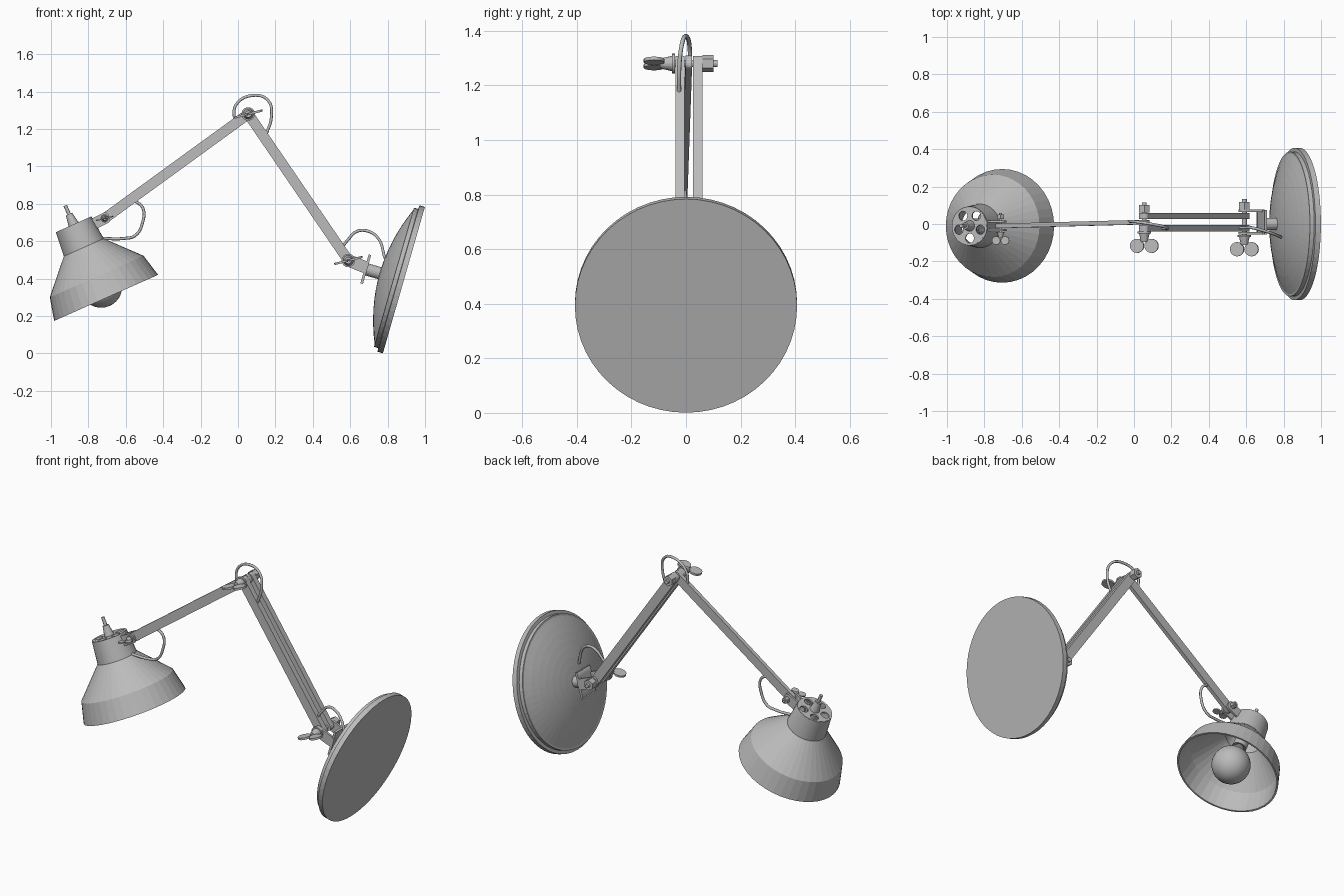
import bpy, bmesh, math
from mathutils import Matrix, Vector

old = bpy.data.objects.get("Cube")
if old:
    bpy.data.objects.remove(old, do_unlink=True)

grey = bpy.data.materials.new("plain grey")
grey.use_nodes = True
COLOUR = (0.5, 0.5, 0.5, 1)
grey.diffuse_color = COLOUR
grey.node_tree.nodes["Principled BSDF"].inputs["Base Color"].default_value = COLOUR


def add(name, bm, matrix=None, smooth=False):
    """Turn a bmesh into a grey object placed by a matrix."""
    bmesh.ops.recalc_face_normals(bm, faces=bm.faces)
    for f in bm.faces:
        f.smooth = smooth
    mesh = bpy.data.meshes.new(name)
    bm.to_mesh(mesh)
    bm.free()
    mesh.transform(matrix or Matrix())
    mesh.materials.append(grey)
    ob = bpy.data.objects.new(name, mesh)
    bpy.context.collection.objects.link(ob)
    return ob


def frame(origin, axis):
    """Local z runs along the axis, local y stays on world y."""
    z = Vector(axis).normalized()
    y = Vector((0, 1, 0))
    rot = Matrix((y.cross(z), y, z)).transposed().to_4x4()
    return Matrix.Translation(origin) @ rot


def lathe(name, profile, matrix, steps=48, smooth=False, closed=False):
    """Spin a (radius, height) profile around local z."""
    bm = bmesh.new()
    pts = [bm.verts.new((r, 0, h)) for r, h in profile]
    pairs = list(zip(pts, pts[1:]))
    if closed:
        pairs.append((pts[-1], pts[0]))
    edges = [bm.edges.new(p) for p in pairs]
    bmesh.ops.spin(bm, geom=pts + edges, axis=(0, 0, 1), cent=(0, 0, 0),
                   angle=math.tau, steps=steps)
    bmesh.ops.remove_doubles(bm, verts=bm.verts, dist=1e-5)
    return add(name, bm, matrix, smooth)


def box(name, size, matrix, bevel=0):
    bm = bmesh.new()
    bmesh.ops.create_cube(bm, size=1)
    bmesh.ops.scale(bm, vec=size, verts=bm.verts)
    if bevel:
        ends = [e for e in bm.edges if abs(e.verts[0].co.y - e.verts[1].co.y) > size[1] / 2]
        bmesh.ops.bevel(bm, geom=ends, offset=bevel, segments=4, affect='EDGES', profile=0.5)
    return add(name, bm, matrix)


def rod(name, centre, y0, y1, r0, r1, sides):
    """Cylinder or cone running along world y."""
    bm = bmesh.new()
    bmesh.ops.create_cone(bm, cap_ends=True, segments=sides, radius1=r0, radius2=r1, depth=y1 - y0)
    m = Matrix.Translation((centre[0], (y0 + y1) / 2, centre[1])) @ Matrix.Rotation(-math.pi / 2, 4, 'X')
    return add(name, bm, m)


def bar(name, a, b, width, thick):
    """Flat bar with rounded ends between two pivots."""
    a, b = Vector(a), Vector(b)
    d = b - a
    z = d.normalized()
    x = Vector((0, 1, 0)).cross(z).normalized()
    m = Matrix((x, z.cross(x), z)).transposed().to_4x4()
    box(name, (width, thick, d.length + width * 0.9),
        Matrix.Translation((a + b) / 2) @ m, width * 0.35)


def to_mesh(name, curve):
    """Replace a curve with its mesh."""
    ob = bpy.data.objects.new(name + "_curve", curve)
    bpy.context.collection.objects.link(ob)
    bpy.context.view_layer.update()
    bm = bmesh.new()
    temp = ob.evaluated_get(bpy.context.evaluated_depsgraph_get()).to_mesh()
    bm.from_mesh(temp)
    bpy.data.objects.remove(ob, do_unlink=True)
    bpy.data.curves.remove(curve)
    return bm


def cable(name, points, radius=0.008):
    cu = bpy.data.curves.new(name, 'CURVE')
    cu.dimensions = '3D'
    cu.bevel_depth, cu.bevel_resolution, cu.resolution_u = radius, 2, 6
    cu.use_fill_caps = True
    sp = cu.splines.new('BEZIER')
    sp.bezier_points.add(len(points) - 1)
    for bp, p in zip(sp.bezier_points, points):
        bp.co = p
        bp.handle_left_type = bp.handle_right_type = 'AUTO'
    add(name, to_mesh(name, cu), smooth=True)


def wing_bolt(name, pivot, s, y0, y1):
    """Bolt with a hex nut behind and a wing nut in front."""
    rod(name + "_bolt", pivot, y0 - 0.03 * s, y1 + 0.055 * s, 0.013 * s, 0.013 * s, 12)
    rod(name + "_washer", pivot, y0 - 0.012 * s, y0, 0.036 * s, 0.036 * s, 20)
    rod(name + "_hex_nut", pivot, y1, y1 + 0.04 * s, 0.032 * s, 0.032 * s, 6)
    rod(name + "_wing_hub", pivot, y0 - 0.055 * s, y0 - 0.012 * s, 0.018 * s, 0.028 * s, 16)
    tilt = Matrix.Rotation(-0.25, 4, 'Y')
    for side in (-1, 1):
        bm = bmesh.new()
        bmesh.ops.create_cone(bm, cap_ends=True, segments=20, radius1=0.038 * s,
                              radius2=0.038 * s, depth=0.012 * s)
        m = Matrix.Translation((pivot[0], y0 - 0.077 * s, pivot[1])) @ tilt
        add(f"{name}_wing_{'left' if side > 0 else 'right'}", bm,
            m @ Matrix.Translation((side * 0.04 * s, 0, 0)))


# Pivots in the x-z plane
base_pivot, elbow, shade_pivot = (0.59, 0.497), (0.055, 1.28), (-0.713, 0.722)

# Round base plate with a stepped rim and shallow dome
base = frame((0.887, 0, 0.392), (-0.961, 0, 0.276))
dome = [(0.375 * (1 - i / 8), 0.055 + 0.08 * (1 - (1 - i / 8) ** 2)) for i in range(9)]
lathe("base", [(0, 0), (0.407, 0), (0.407, 0.03), (0.387, 0.032), (0.387, 0.055)] + dome, base, 56)
lathe("base_stem", [(0, 0.12), (0.033, 0.12), (0.033, 0.205), (0, 0.205)], base, 24)

# Bracket on the base
box("bracket_plate", (0.16, 0.13, 0.014), base @ Matrix.Translation((0, 0.01, 0.212)), 0.03)
for label, y in (("front", -0.05), ("back", 0.07)):
    bar(f"bracket_cheek_{label}", (0.665, y, 0.467), (base_pivot[0], y, base_pivot[1]), 0.065, 0.014)

# Lower arm pair and single upper arm
for label, y in (("front", -0.022), ("back", 0.043)):
    bar(f"lower_arm_{label}", (base_pivot[0], y, base_pivot[1]), (elbow[0], y, elbow[1]), 0.055, 0.034)
bar("upper_arm", (elbow[0], 0.01, elbow[1]), (shade_pivot[0], -0.01, shade_pivot[1]), 0.055, 0.024)

# Pivot bolts
wing_bolt("elbow", elbow, 1, -0.04, 0.061)
wing_bolt("base_pivot", base_pivot, 1, -0.058, 0.078)
wing_bolt("shade_pivot", shade_pivot, 0.6, -0.042, 0.026)

# Shade clip, from neck to pivot
for label, y in (("front", -0.032), ("back", 0.014)):
    bar(f"shade_clip_{label}", (-0.80, y, 0.678), (shade_pivot[0], y, shade_pivot[1]), 0.06, 0.012)

# Hollow shade
shade = frame((-0.705, -0.01, 0.297), (-0.405, 0, 0.914))
outer = [(0.304, 0), (0.274, 0.125), (0.117, 0.295), (0.104, 0.43)]
inner = [(r - 0.01, max(h - 0.005, 0)) for r, h in reversed(outer)]
lathe("shade", outer + inner, shade, 40, closed=True)

# Vented cap: flat disc with five round holes
cap = bpy.data.curves.new("shade_cap", 'CURVE')
cap.dimensions, cap.fill_mode, cap.extrude = '2D', 'BOTH', 0.005
vents = [(0, 0, 0.1)]
for i in range(5):
    a = -math.pi / 2 + i * math.tau / 5
    vents.append((0.066 * math.cos(a), 0.066 * math.sin(a), 0.025))
for cx, cy, r in vents:
    sp = cap.splines.new('POLY')
    sp.points.add(31)
    sp.use_cyclic_u = True
    for i, p in enumerate(sp.points):
        a = i * math.tau / 32
        p.co = (cx + r * math.cos(a), cy + r * math.sin(a), 0, 1)
add("shade_cap", to_mesh("shade_cap", cap), shade @ Matrix.Translation((0, 0, 0.424)))

# Cable spout, socket and bulb
lathe("cable_spout", [(0, 0.425), (0.03, 0.425), (0.018, 0.49), (0.01, 0.49), (0.01, 0.54), (0, 0.54)], shade, 20)
lathe("socket", [(0, 0.2), (0.042, 0.2), (0.038, 0.42), (0, 0.42)], shade, 24)
arc = [(0.112 * math.sin(i * 2.65 / 14), 0.065 - 0.112 * math.cos(i * 2.65 / 14)) for i in range(15)]
lathe("bulb", arc + [(0.042, 0.21), (0, 0.21)], shade, 32, smooth=True)

# Cable loops bridging the joints
cable("elbow_cable", [(-0.02, 0.012, 1.235), (-0.01, 0.014, 1.33), (0.09, 0, 1.38),
                      (0.163, -0.015, 1.35), (0.178, -0.025, 1.26), (0.15, -0.025, 1.17)])
cable("shade_cable", [(-0.56, -0.005, 0.82), (-0.51, -0.005, 0.78), (-0.51, -0.01, 0.70),
                      (-0.55, -0.01, 0.63), (-0.61, -0.01, 0.615), (-0.73, -0.01, 0.615)])
cable("base_cable", [(0.55, -0.02, 0.56), (0.59, -0.02, 0.61), (0.63, -0.02, 0.65),
                     (0.69, -0.035, 0.655), (0.75, -0.055, 0.615), (0.785, -0.07, 0.51)])
